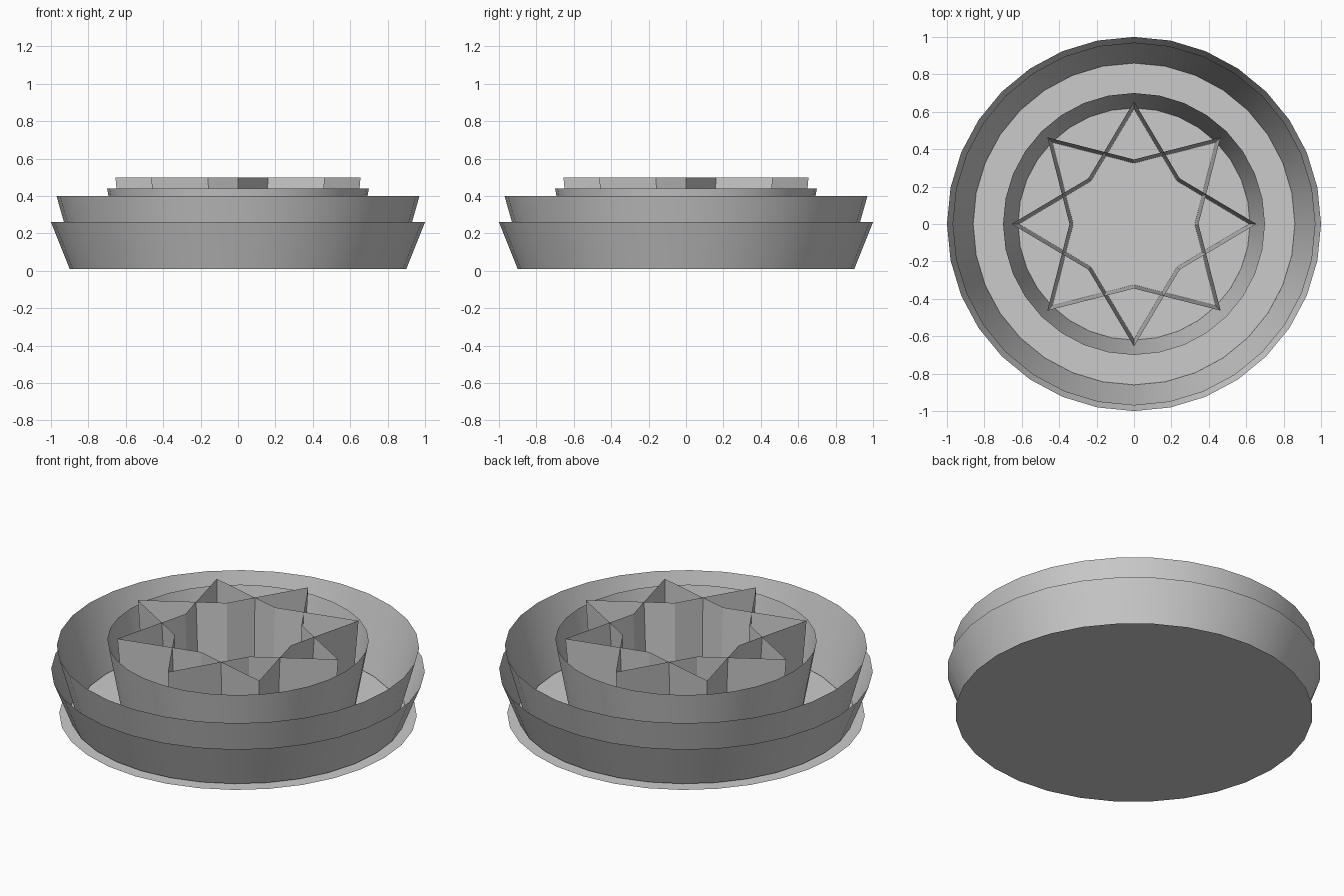
import bpy, bmesh
from math import sin, cos, pi

if "Cube" in bpy.data.objects:
    bpy.data.objects.remove(bpy.data.objects["Cube"])

SEG = 32


def ring(bm, radii, z, phase=0.0):
    """Loop of vertices whose radius cycles through radii."""
    n = len(radii)
    return [bm.verts.new((r * sin(2 * pi * i / n + phase),
                          r * cos(2 * pi * i / n + phase), z))
            for i, r in enumerate(radii)]


def finish(bm, name, smooth=False):
    mesh = bpy.data.meshes.new(name)
    bmesh.ops.recalc_face_normals(bm, faces=bm.faces)
    for f in bm.faces:
        f.smooth = smooth
    bm.to_mesh(mesh)
    bm.free()
    bpy.context.collection.objects.link(bpy.data.objects.new(name, mesh))


def wall(name, low, high, z0, z1, phase=0.0, smooth=True):
    """Open flared wall between two loops."""
    bm = bmesh.new()
    a, b = ring(bm, low, z0, phase), ring(bm, high, z1, phase)
    for i in range(len(a)):
        j = (i + 1) % len(a)
        bm.faces.new((a[j], a[i], b[i], b[j]))
    finish(bm, name, smooth)


# Flat base disc
bm = bmesh.new()
bm.faces.new(list(reversed(ring(bm, [0.957] * SEG, 0.0))))
finish(bm, "base_disc")

# Three nested flared bands
for name, r0, r1, top in (("outer_band", 0.90, 1.00, 0.26),
                          ("middle_band", 0.86, 0.97, 0.40),
                          ("inner_band", 0.62, 0.70, 0.44)):
    wall(name, [r0] * SEG, [r1] * SEG, 0.01, top)

# Two crossing four-pointed star walls
for name, phase in (("star_wall_straight", 0.0), ("star_wall_diagonal", pi / 4)):
    wall(name, [0.615, 0.325] * 4, [0.655, 0.345] * 4, 0.01, 0.50, phase, False)
